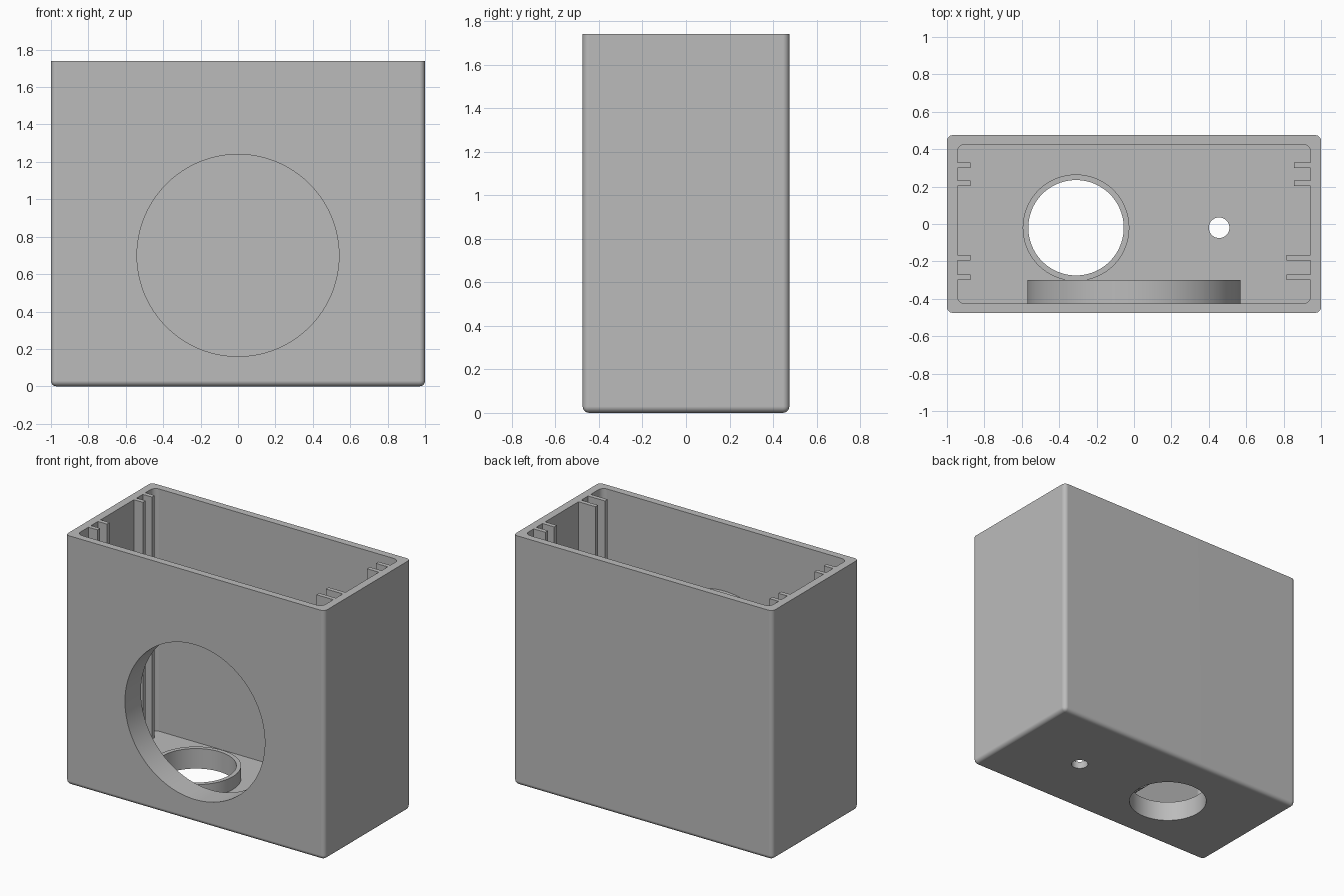
import bpy, bmesh, math
from mathutils import Matrix, Vector

if "Cube" in bpy.data.objects:
    bpy.data.objects.remove(bpy.data.objects["Cube"], do_unlink=True)

grey = bpy.data.materials.new("plain grey")
grey.use_nodes = True
COLOUR = (0.5, 0.5, 0.5, 1)
grey.diffuse_color = COLOUR
grey.node_tree.nodes["Principled BSDF"].inputs["Base Color"].default_value = COLOUR

HX, HY, TOP = 1.0, 0.475, 1.74          # outer half sizes and height
IX, IY, FLOOR = 0.945, 0.425, 0.05      # cavity half sizes and floor level
RIM = 0.03                              # collar wall
WINDOW = (Vector((0, 0, 0.7)), 0.54)
PORT = (Vector((-0.31, -0.02, 0)), 0.255)
PINHOLE = (Vector((0.455, -0.02, 0)), 0.055)
TURN = Matrix.Rotation(-math.pi / 2, 4, 'X')   # local z to world y


def finish(bm, name):
    bmesh.ops.recalc_face_normals(bm, faces=bm.faces)
    me = bpy.data.meshes.new(name)
    bm.to_mesh(me)
    bm.free()
    me.materials.append(grey)
    ob = bpy.data.objects.new(name, me)
    bpy.context.collection.objects.link(ob)
    return ob


def box(name, lo, hi, radius=0, rounded=lambda e: True):
    bm = bmesh.new()
    bmesh.ops.create_cube(bm, size=1)
    for v in bm.verts:
        v.co = Vector([a + (b - a) * (c + 0.5) for a, b, c in zip(lo, hi, v.co)])
    if radius:
        edges = [e for e in bm.edges if rounded(e)]
        bmesh.ops.bevel(bm, geom=edges, offset=radius, segments=5,
                        profile=0.5, affect='EDGES')
    return finish(bm, name)


def is_upright(e):
    return abs(e.verts[0].co.z - e.verts[1].co.z) > 0.1


def tube(name, radii, start, end, matrix):
    """Closed ring from two radii, or a solid cylinder from one."""
    bm = bmesh.new()
    loops = []
    profile = [(radii[0], start), (radii[0], end)]
    if len(radii) == 2:
        profile += [(radii[1], end), (radii[1], start)]
    for r, z in profile:
        ring = bmesh.ops.create_circle(bm, segments=96, radius=r,
                                       matrix=Matrix.Translation((0, 0, z)))
        loops.append(ring["verts"])
    pairs = list(zip(loops, loops[1:]))
    if len(radii) == 2:
        pairs.append((loops[-1], loops[0]))
    else:
        for loop in loops:
            bm.faces.new(loop)
    for a, b in pairs:
        for i in range(len(a)):
            j = (i + 1) % len(a)
            bm.faces.new((a[i], a[j], b[j], b[i]))
    bm.transform(matrix)
    return finish(bm, name)


def smooth(ob):
    bpy.ops.object.select_all(action='DESELECT')
    ob.select_set(True)
    bpy.context.view_layer.objects.active = ob
    bpy.ops.object.shade_smooth_by_angle(angle=math.radians(30))


# Housing: rounded on every edge except the open rim
housing = box("housing", (-HX, -HY, 0), (HX, HY, TOP), 0.03,
              lambda e: is_upright(e) or e.verts[0].co.z < 0.1)
cutters = [
    box("cavity_cutter", (-IX, -IY, FLOOR), (IX, IY, TOP + 0.2), 0.04, is_upright),
    tube("window_cutter", [WINDOW[1]], -0.6, -0.35,
         Matrix.Translation(WINDOW[0]) @ TURN),
    tube("port_cutter", [PORT[1]], -0.1, 0.1, Matrix.Translation(PORT[0])),
    tube("pinhole_cutter", [PINHOLE[1]], -0.1, 0.1, Matrix.Translation(PINHOLE[0])),
]
bpy.context.view_layer.objects.active = housing
for cutter in cutters:
    cutter.hide_render = True
    mod = housing.modifiers.new(cutter.name, 'BOOLEAN')
    mod.operation = 'DIFFERENCE'
    mod.solver = 'EXACT'
    mod.object = cutter
    bpy.ops.object.modifier_apply(modifier=mod.name)
    bpy.data.objects.remove(cutter, do_unlink=True)
smooth(housing)
weighted = housing.modifiers.new("even_shading", 'WEIGHTED_NORMAL')
weighted.keep_sharp = True

# Collars behind the window and above the floor port
smooth(tube("window_collar", [WINDOW[1], WINDOW[1] + RIM], -IY, -0.3,
            Matrix.Translation(WINDOW[0]) @ TURN))
smooth(tube("port_collar", [PORT[1], PORT[1] + RIM], FLOOR, FLOOR + 0.09,
            Matrix.Translation(PORT[0])))

# Paired guide ribs on both end walls, longer at the front of the left wall
for place, centres, left_end in (("back", (0.315, 0.217), 0.855),
                                 ("front", (-0.18, -0.285), 0.815)):
    for n, y in enumerate(centres, 1):
        lo, hi = y - 0.015, y + 0.015
        box(f"right_{place}_rib_{n}", (-IX, lo, FLOOR), (-0.875, hi, TOP))
        box(f"left_{place}_rib_{n}", (left_end, lo, FLOOR), (IX, hi, TOP))
